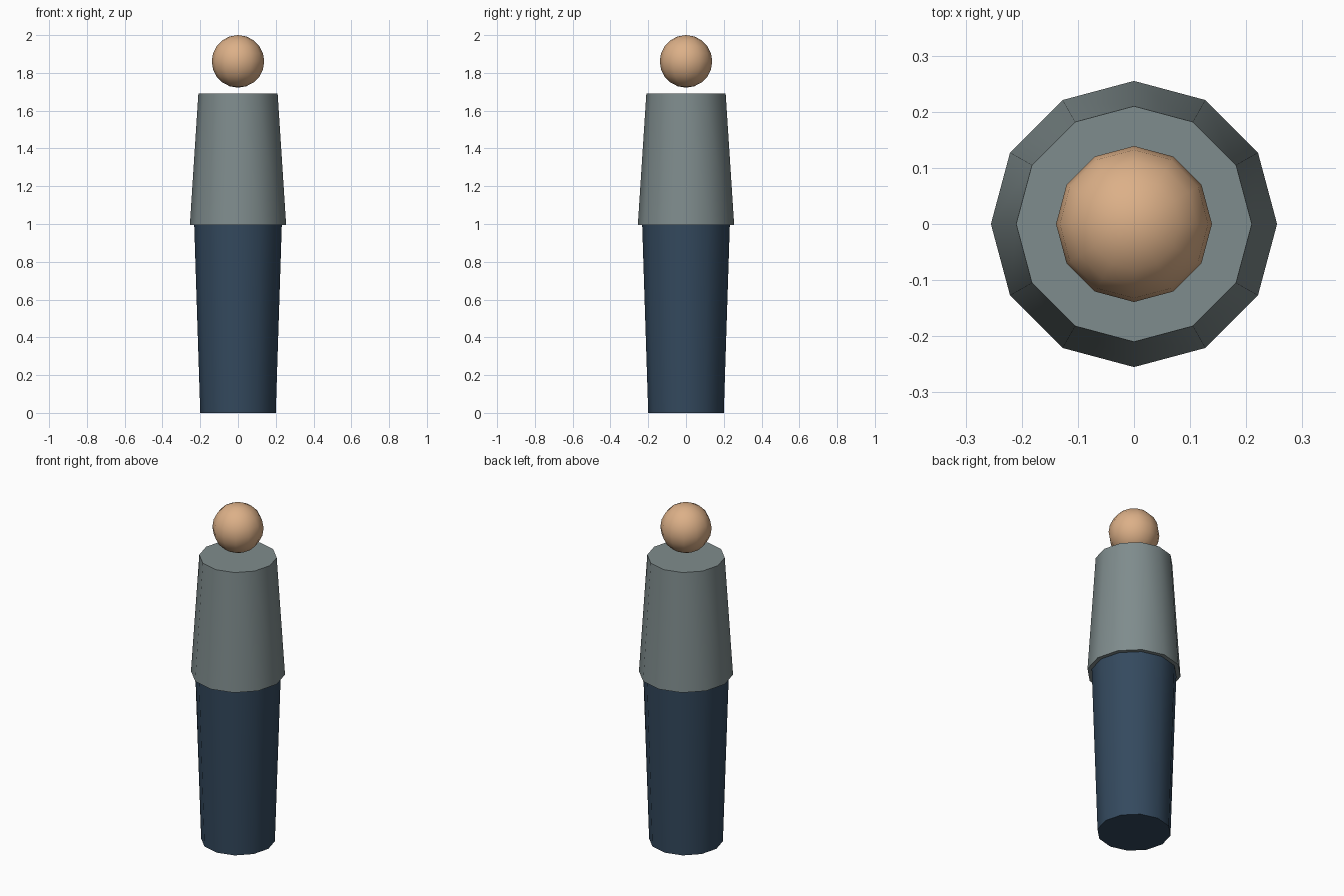
import bpy
import math

if "Cube" in bpy.data.objects:
    bpy.data.objects.remove(bpy.data.objects["Cube"])

SIDES = 12


def material(name, rgb):
    mat = bpy.data.materials.new(name)
    mat.diffuse_color = (*rgb, 1.0)
    mat.use_nodes = True
    mat.node_tree.nodes["Principled BSDF"].inputs["Base Color"].default_value = mat.diffuse_color
    return mat


def finish(name, mat):
    obj = bpy.context.object
    obj.name = name
    obj.data.materials.append(mat)
    bpy.ops.object.shade_smooth_by_angle(angle=math.radians(40))


def tapered_part(name, mat, z0, z1, r0, r1):
    bpy.ops.mesh.primitive_cone_add(vertices=SIDES, radius1=r0, radius2=r1,
                                    depth=z1 - z0, location=(0, 0, (z0 + z1) / 2))
    finish(name, mat)


trousers = material("dark_blue", (0.034, 0.067, 0.112))
shirt = material("grey", (0.212, 0.262, 0.266))
skin = material("skin", (0.716, 0.434, 0.246))

# Legs widen upward, torso narrows upward and overhangs the legs
tapered_part("legs", trousers, 0.0, 0.995, 0.20, 0.232)
tapered_part("torso", shirt, 0.995, 1.69, 0.255, 0.21)

# Head floats above the torso
bpy.ops.mesh.primitive_uv_sphere_add(segments=SIDES, ring_count=10, radius=0.139,
                                     location=(0, 0, 1.861))
finish("head", skin)
